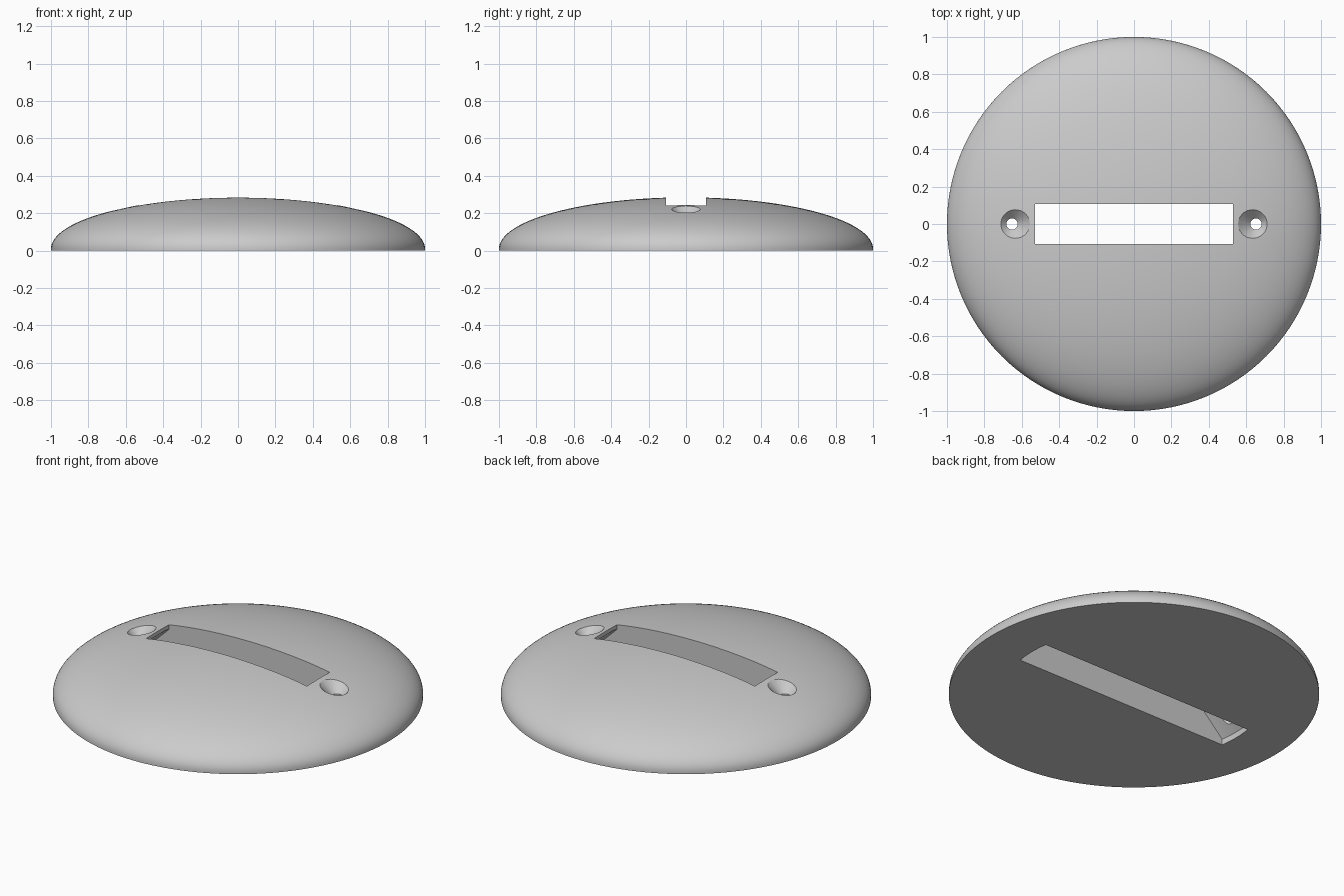
import bpy, bmesh, math
from mathutils import Matrix, Vector

if "Cube" in bpy.data.objects:
    bpy.data.objects.remove(bpy.data.objects["Cube"], do_unlink=True)

grey = bpy.data.materials.new("light_grey")
grey.use_nodes = True
grey.diffuse_color = (0.6, 0.6, 0.6, 1)
grey.node_tree.nodes["Principled BSDF"].inputs["Base Color"].default_value = (0.6, 0.6, 0.6, 1)


def finish(name, bm):
    bmesh.ops.recalc_face_normals(bm, faces=bm.faces)
    mesh = bpy.data.meshes.new(name)
    bm.to_mesh(mesh)
    bm.free()
    mesh.materials.append(grey)
    obj = bpy.data.objects.new(name, mesh)
    bpy.context.collection.objects.link(obj)
    return obj


def lathe(name, profile, steps, x=0):
    """Spin an (r, z) profile that starts and ends on the axis into a closed solid."""
    bm = bmesh.new()
    verts = [bm.verts.new((r, 0, z)) for r, z in profile]
    edges = [bm.edges.new(pair) for pair in zip(verts, verts[1:])]
    bmesh.ops.spin(bm, geom=verts + edges, axis=(0, 0, 1), cent=(0, 0, 0),
                   angle=math.tau, steps=steps, use_merge=True)
    bmesh.ops.remove_doubles(bm, verts=bm.verts, dist=1e-5)
    bmesh.ops.translate(bm, verts=bm.verts, vec=(x, 0, 0))
    return finish(name, bm)


def box(name, size, z):
    bm = bmesh.new()
    matrix = Matrix.Translation(Vector((0, 0, z))) @ Matrix.Diagonal((*size, 1))
    bmesh.ops.create_cube(bm, size=1, matrix=matrix)
    return finish(name, bm)


def boolean(obj, other, operation):
    """Bake a boolean into the object and drop the helper."""
    other.hide_render = True
    mod = obj.modifiers.new("cut", "BOOLEAN")
    mod.operation, mod.solver, mod.object = operation, "EXACT", other
    graph = bpy.context.evaluated_depsgraph_get()
    mesh = bpy.data.meshes.new_from_object(obj.evaluated_get(graph))
    obj.modifiers.clear()
    obj.data = mesh
    bpy.data.objects.remove(other, do_unlink=True)


# Half-ellipse dome on a thin straight lip
LIP, RISE, RINGS = 0.01, 0.275, 32
arc = [(math.cos(t), LIP + RISE * math.sin(t))
       for t in (math.pi / 2 * i / RINGS for i in range(RINGS))]
dome = lathe("dome_cover", [(0, 0), (1, 0)] + arc + [(0, LIP + RISE)], 128)

# Underside pocket: sloping ceiling at both ends, trimmed to the slot width
WIDTH = 0.215
pocket = lathe("pocket_cutter", [(0, -0.1), (0.72, -0.1), (0.72, 0.035),
                                 (0.535, 0.22), (0, 0.22)], 128)
boolean(pocket, box("pocket_trim", (2, WIDTH, 1), 0), "INTERSECT")
boolean(dome, pocket, "DIFFERENCE")

# Rectangular slot through the top
boolean(dome, box("slot_cutter", (1.06, WIDTH, 1), 0), "DIFFERENCE")

# Countersunk screw holes beside the slot
for side in (-1, 1):
    screw = lathe("screw_cutter", [(0, 0.02), (0.03, 0.02), (0.03, 0.173),
                                   (0.157, 0.3), (0, 0.3)], 32, 0.652 * side)
    boolean(dome, screw, "DIFFERENCE")

# Smooth dome with crisp cut edges
bpy.ops.object.select_all(action="DESELECT")
dome.select_set(True)
bpy.context.view_layer.objects.active = dome
bpy.ops.object.shade_smooth_by_angle(angle=math.radians(30))
